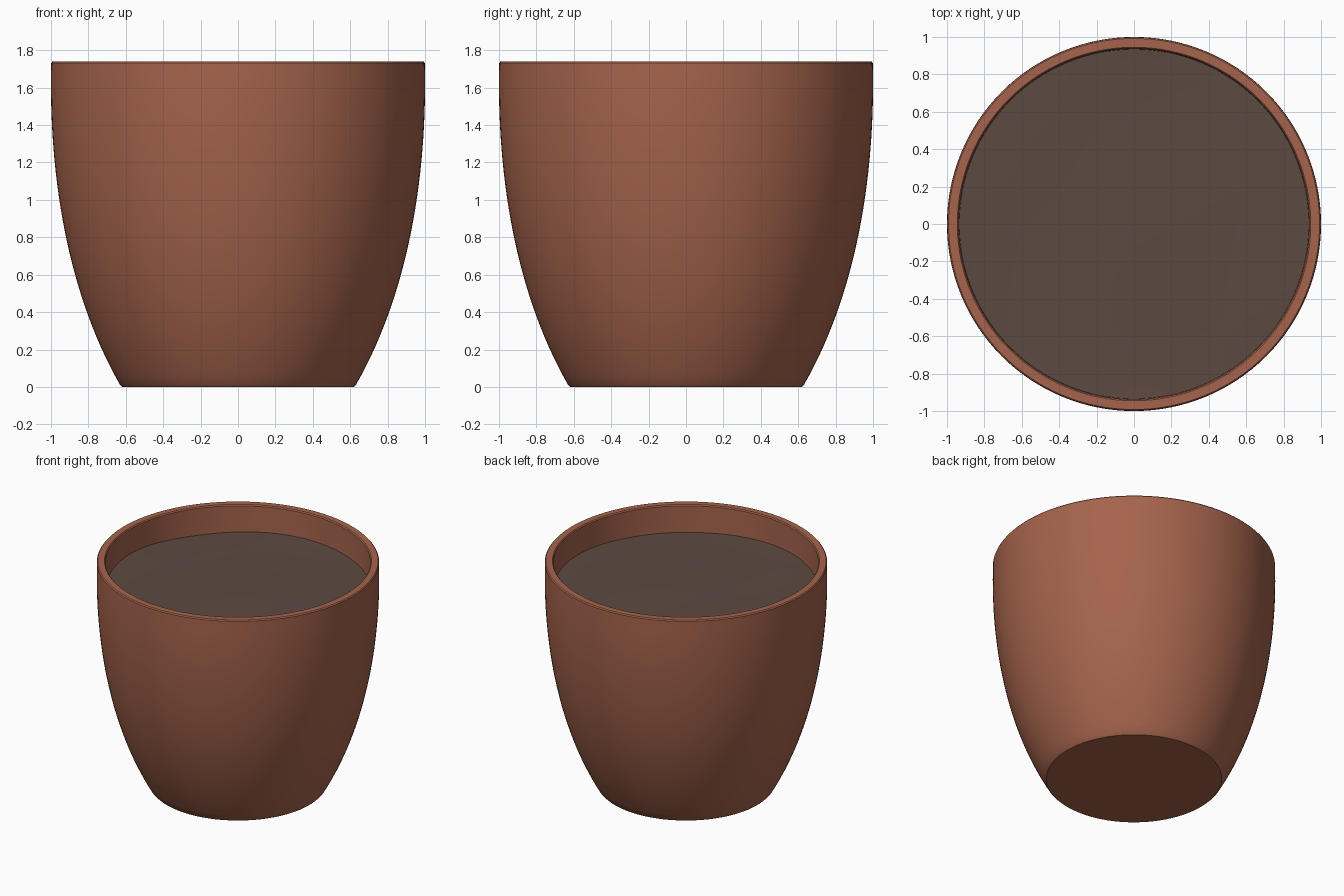
import bpy, bmesh, math

cube = bpy.data.objects.get("Cube")
if cube:
    bpy.data.objects.remove(cube)

SEGMENTS = 128


def make_material(name, color):
    mat = bpy.data.materials.new(name)
    mat.use_nodes = True
    mat.diffuse_color = (*color, 1)
    mat.node_tree.nodes["Principled BSDF"].inputs["Base Color"].default_value = (*color, 1)
    return mat


def lathe(name, profile, mat, height=None):
    """Revolve (radius, z) points; a zero radius makes a pole."""
    bm = bmesh.new()
    rings = []
    for r, z in profile:
        count = 1 if r == 0 else SEGMENTS
        ring = []
        for i in range(count):
            a = math.tau * i / SEGMENTS
            lift = height(r, a) if height else 0
            ring.append(bm.verts.new((r * math.cos(a), r * math.sin(a), z + lift)))
        rings.append(ring)
    for lower, upper in zip(rings, rings[1:]):
        for i in range(SEGMENTS):
            j = (i + 1) % SEGMENTS
            corners = [lower[i % len(lower)], lower[j % len(lower)],
                       upper[j % len(upper)], upper[i % len(upper)]]
            bm.faces.new(list(dict.fromkeys(corners)))
    mesh = bpy.data.meshes.new(name)
    bm.to_mesh(mesh)
    bm.free()
    mesh.materials.append(mat)
    obj = bpy.data.objects.new(name, mesh)
    bpy.context.collection.objects.link(obj)
    bpy.ops.object.select_all(action="DESELECT")
    obj.select_set(True)
    bpy.context.view_layer.objects.active = obj
    bpy.ops.object.shade_smooth_by_angle(angle=math.radians(30))
    return obj


def bezier(points, steps):
    """Sample a cubic curve through (radius, z) control points."""
    out = []
    for i in range(steps + 1):
        t = i / steps
        w = ((1 - t) ** 3, 3 * t * (1 - t) ** 2, 3 * t * t * (1 - t), t ** 3)
        out.append(tuple(sum(k * p[c] for k, p in zip(w, points)) for c in (0, 1)))
    return out


terracotta = make_material("terracotta", (0.376, 0.127, 0.072))
soil_brown = make_material("soil brown", (0.109, 0.067, 0.054))

# Pot: flat base, curved outer wall, softened rim, inner wall and floor
outer = bezier([(0.63, 0.01), (0.9, 0.48), (1.0, 1.07), (1.0, 1.62)], 28)
inner = bezier([(0.937, 1.62), (0.937, 1.07), (0.84, 0.5), (0.59, 0.08)], 24)
rim = [(0.999, 1.732), (0.992, 1.74), (0.945, 1.74), (0.938, 1.732)]
lathe("pot", [(0, 0), (0.62, 0)] + outer + rim + inner + [(0, 0.08)], terracotta)


# Soil: gently uneven disc just below the rim
def unevenness(r, a):
    x, y = r * math.cos(a), r * math.sin(a)
    return 0.012 * r ** 4 * math.cos(4 * a) + 0.006 * math.sin(5 * x + 1) * math.cos(4 * y)


lathe("soil", [(0.935 * (1 - i / 16), 1.53) for i in range(17)], soil_brown, unevenness)
